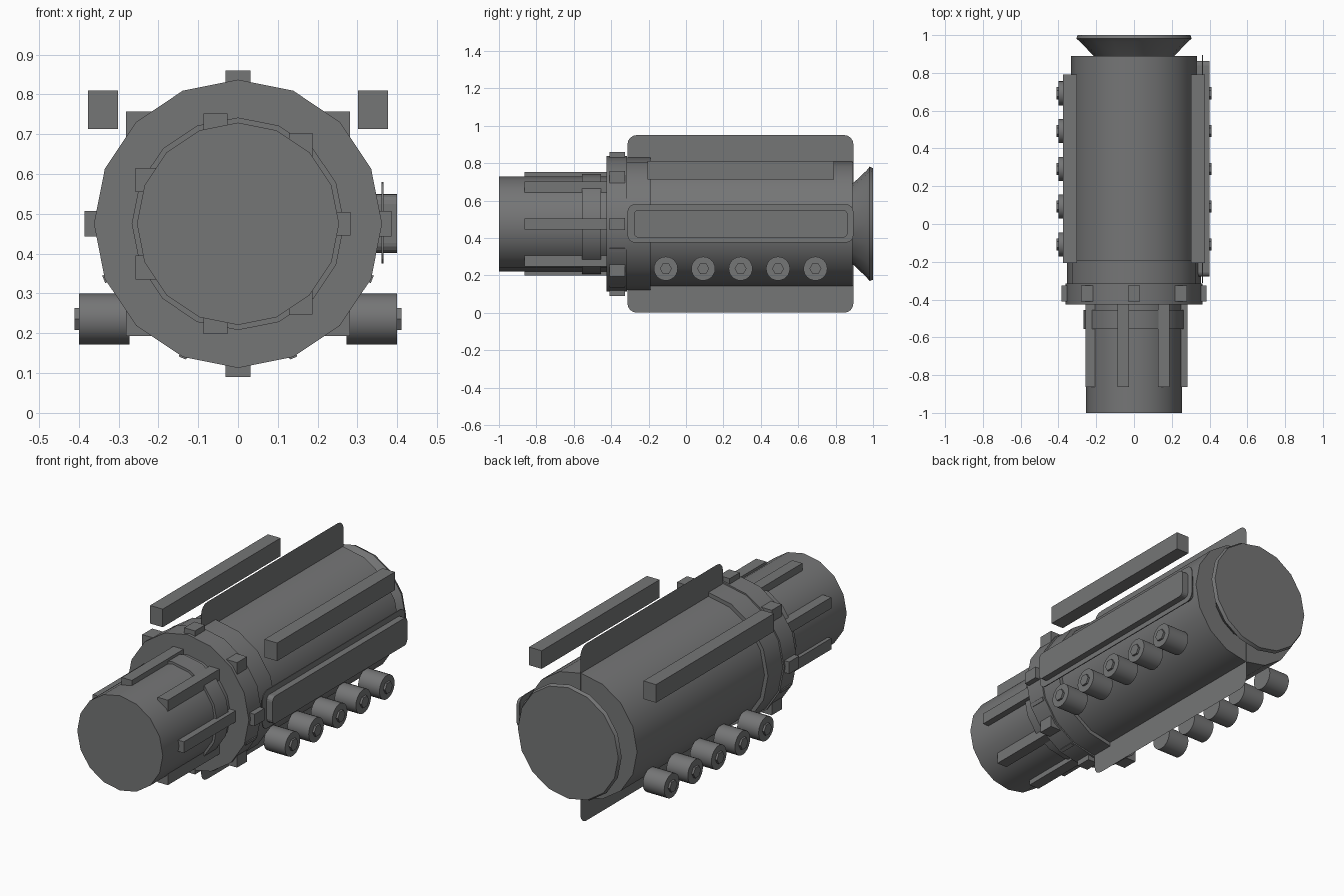
import bpy, bmesh, math
from mathutils import Matrix

if "Cube" in bpy.data.objects:
    bpy.data.objects.remove(bpy.data.objects["Cube"])

ZC = 0.475          # height of the main axis
SIDES = 16

# Dark metal shared by all parts
DARK = bpy.data.materials.new("dark_metal")
DARK.diffuse_color = (0.178, 0.18, 0.182, 1)
DARK.use_nodes = True
DARK.node_tree.nodes["Principled BSDF"].inputs["Base Color"].default_value = DARK.diffuse_color


def finish(name, bm, smooth=False):
    bmesh.ops.recalc_face_normals(bm, faces=bm.faces)
    me = bpy.data.meshes.new(name)
    bm.to_mesh(me)
    bm.free()
    me.materials.append(DARK)
    ob = bpy.data.objects.new(name, me)
    bpy.context.collection.objects.link(ob)
    if smooth:
        bpy.ops.object.select_all(action='DESELECT')
        ob.select_set(True)
        bpy.context.view_layer.objects.active = ob
        bpy.ops.object.shade_smooth_by_angle(angle=math.radians(30))
    return ob


def lathe(name, profile):
    """Closed solid around the y axis from (y, radius) stations."""
    bm = bmesh.new()
    rings = []
    for y, r in profile:
        rings.append([bm.verts.new((r * math.cos(2 * math.pi * i / SIDES), y,
                                    ZC + r * math.sin(2 * math.pi * i / SIDES)))
                      for i in range(SIDES)])
    for a, b in zip(rings, rings[1:]):
        for i in range(SIDES):
            j = (i + 1) % SIDES
            bm.faces.new((a[i], a[j], b[j], b[i]))
    bm.faces.new(rings[0])
    bm.faces.new(rings[-1])
    return finish(name, bm, True)


def box(name, x0, x1, y0, y1, z0, z1):
    bm = bmesh.new()
    mat = (Matrix.Translation(((x0 + x1) / 2, (y0 + y1) / 2, (z0 + z1) / 2))
           @ Matrix.Diagonal((x1 - x0, y1 - y0, z1 - z0, 1)))
    bmesh.ops.create_cube(bm, size=1, matrix=mat)
    return finish(name, bm)


def rounded_plate(name, x0, x1, y0, y1, z0, z1, r):
    """Round-cornered sheet in the yz plane; a single sheet if x0 == x1."""
    bm = bmesh.new()
    pts = []
    corners = ((y1 - r, z1 - r), (y0 + r, z1 - r), (y0 + r, z0 + r), (y1 - r, z0 + r))
    for k, (cy, cz) in enumerate(corners):
        for s in range(5):
            a = math.pi / 2 * (k + s / 4)
            pts.append((cy + r * math.cos(a), cz + r * math.sin(a)))
    face = bm.faces.new([bm.verts.new((x0, y, z)) for y, z in pts])
    if x1 > x0:
        ext = bmesh.ops.extrude_face_region(bm, geom=[face], use_keep_orig=True)
        verts = [g for g in ext['geom'] if isinstance(g, bmesh.types.BMVert)]
        bmesh.ops.translate(bm, verts=verts, vec=(x1 - x0, 0, 0))
    return finish(name, bm)


def x_cylinder(name, x0, x1, y, z, r, n):
    bm = bmesh.new()
    mat = Matrix.Translation(((x0 + x1) / 2, y, z)) @ Matrix.Rotation(math.pi / 2, 4, 'Y')
    bmesh.ops.create_cone(bm, cap_ends=True, segments=n, radius1=r, radius2=r,
                          depth=abs(x1 - x0), matrix=mat)
    return finish(name, bm, True)


# Main tube, collars, nose and flared tail
lathe("main_barrel", [(-0.20, 0.333), (0.89, 0.333)])
lathe("rear_collar", [(-0.33, 0.354), (-0.19, 0.354)])
lathe("front_collar", [(-0.425, 0.362), (-0.315, 0.362)])
lathe("nose_tube", [(-1.0, 0.254), (-0.42, 0.254)])
lathe("nose_ring", [(-0.555, 0.267), (-0.455, 0.267)])
lathe("tail_flare", [(0.88, 0.205), (0.965, 0.285), (0.982, 0.306), (1.0, 0.298)])

# Upright blocks around the front collar
for i in range(8):
    a = i * math.pi / 4
    x, z = 0.353 * math.cos(a), ZC + 0.353 * math.sin(a)
    box(f"collar_block_{i}", x - 0.032, x + 0.032, -0.41, -0.325, z - 0.032, z + 0.032)

# Small studs on the lower half of the collar
for i, deg in enumerate((202.5, 247.5, 292.5, 337.5)):
    a = math.radians(deg)
    stud = box(f"collar_stud_{i}", -0.01, 0.01, -0.41, -0.325, -0.01, 0.01)
    stud.location = (0.355 * math.cos(a), 0, ZC + 0.355 * math.sin(a))
    stud.rotation_euler = (0, -a, 0)

# Seven ribs along the nose
for i in range(7):
    a = i * 2 * math.pi / 7
    x, z = 0.253 * math.cos(a), ZC + 0.253 * math.sin(a)
    box(f"nose_rib_{i}", x - 0.03, x + 0.03, -0.863, -0.42, z - 0.03, z + 0.03)

# Upper rails and lower side canisters, mirrored
for side, s in (("right", 1), ("left", -1)):
    xs = sorted((s * 0.302, s * 0.377))
    box(f"{side}_rail", xs[0], xs[1], -0.207, 0.792, 0.713, 0.81)
    for i in range(5):
        y = -0.108 + 0.2 * i
        x_cylinder(f"{side}_canister_{i}", s * 0.273, s * 0.40, y, 0.236, 0.064, 24)
        x_cylinder(f"{side}_canister_bolt_{i}", s * 0.395, s * 0.411, y, 0.236, 0.032, 6)

# Central fin sheet, top and bottom
rounded_plate("centre_fin", 0, 0, -0.313, 0.895, 0.0, 0.95, 0.05)

# Right side panel with raised pad
rounded_plate("side_panel", 0.36, 0.365, -0.313, 0.895, 0.375, 0.58, 0.04)
rounded_plate("side_panel_pad", 0.33, 0.40, -0.278, 0.864, 0.402, 0.55, 0.025)
